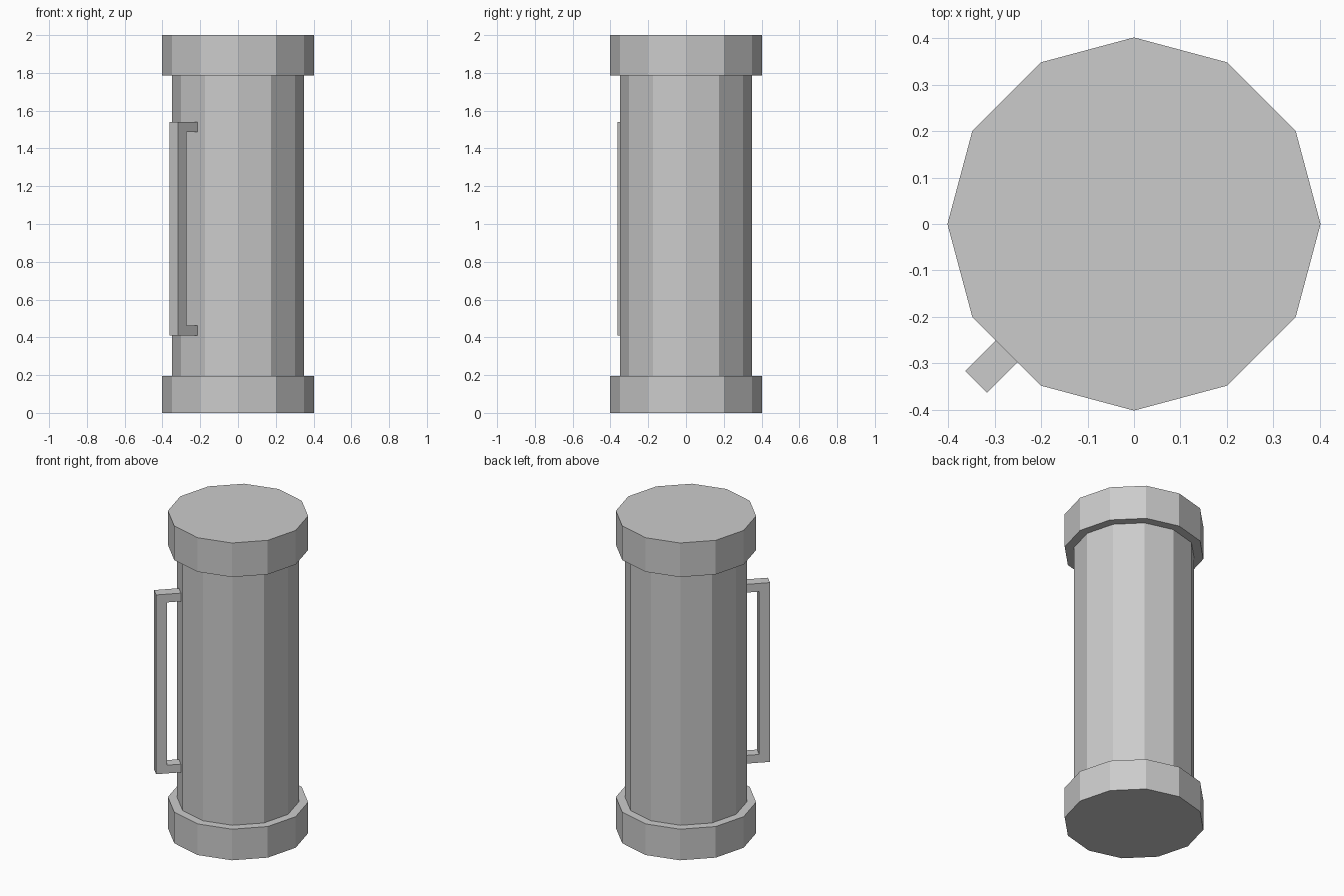
import bpy
import bmesh
from math import radians
from mathutils import Matrix

cube = bpy.data.objects.get("Cube")
if cube:
    bpy.data.objects.remove(cube, do_unlink=True)

# Single grey finish
grey = bpy.data.materials.new("light grey")
grey.use_nodes = True
grey.diffuse_color = (0.6, 0.6, 0.6, 1)
grey.node_tree.nodes["Principled BSDF"].inputs["Base Color"].default_value = (0.6, 0.6, 0.6, 1)


def add_object(name, bm):
    bmesh.ops.recalc_face_normals(bm, faces=bm.faces)
    mesh = bpy.data.meshes.new(name)
    bm.to_mesh(mesh)
    bm.free()
    mesh.materials.append(grey)
    obj = bpy.data.objects.new(name, mesh)
    bpy.context.collection.objects.link(obj)
    return obj


def add_drum(name, radius, bottom, top):
    """Twelve-sided upright prism with a corner on the x axis."""
    bm = bmesh.new()
    bmesh.ops.create_cone(bm, cap_ends=True, segments=12, radius1=radius, radius2=radius,
                          depth=top - bottom,
                          matrix=Matrix.Translation((0, 0, (bottom + top) / 2)))
    return add_object(name, bm)


def add_handle(name, inner, outer, bottom, top, width, grip, arm, angle):
    """C-shaped bracket: side profile extruded across its width, then turned to face outward."""
    profile = [(inner, bottom), (outer, bottom), (outer, top), (inner, top),
               (inner, top - arm), (outer - grip, top - arm),
               (outer - grip, bottom + arm), (inner, bottom + arm)]
    bm = bmesh.new()
    face = bm.faces.new([bm.verts.new((r, -width / 2, z)) for r, z in profile])
    side = bmesh.ops.extrude_face_region(bm, geom=[face])
    verts = [v for v in side["geom"] if isinstance(v, bmesh.types.BMVert)]
    bmesh.ops.translate(bm, verts=verts, vec=(0, width, 0))
    bmesh.ops.rotate(bm, verts=bm.verts, cent=(0, 0, 0), matrix=Matrix.Rotation(radians(angle), 3, "Z"))
    return add_object(name, bm)


# Barrel between two wider end caps
add_drum("bottom_cap", 0.402, 0, 0.196)
add_drum("barrel", 0.349, 0.196, 1.785)
add_drum("top_cap", 0.402, 1.785, 2)

# Grip on the front right flat
add_handle("handle", 0.335, 0.481, 0.41, 1.54, 0.067, 0.063, 0.052, 225)
